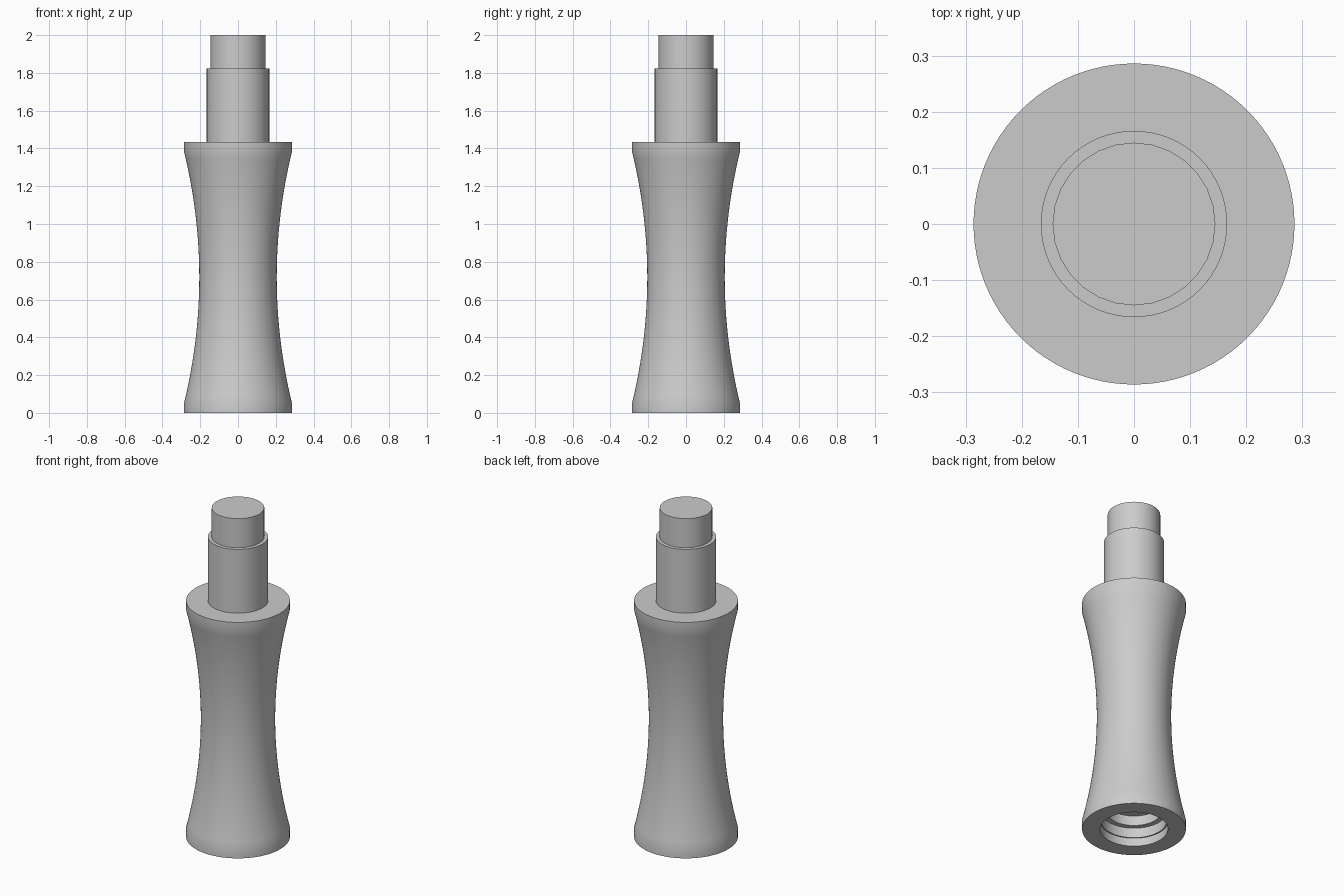
import bpy
import math

cube = bpy.data.objects.get("Cube")
if cube:
    bpy.data.objects.remove(cube, do_unlink=True)

grey = bpy.data.materials.new("plain grey")
grey.use_nodes = True
grey.diffuse_color = (0.6, 0.6, 0.6, 1)
grey.node_tree.nodes["Principled BSDF"].inputs["Base Color"].default_value = (0.6, 0.6, 0.6, 1)


def lathe(name, profile, sides):
    """Turn a (radius, height) profile round z, capping both ends."""
    verts = [(r * math.cos(2 * math.pi * i / sides), r * math.sin(2 * math.pi * i / sides), z)
             for r, z in profile for i in range(sides)]
    faces = []
    for ring in range(len(profile) - 1):
        a, b = ring * sides, (ring + 1) * sides
        for i in range(sides):
            j = (i + 1) % sides
            faces.append((a + i, a + j, b + j, b + i))
    last = (len(profile) - 1) * sides
    faces.append(tuple(reversed(range(sides))))
    faces.append(tuple(range(last, last + sides)))
    mesh = bpy.data.meshes.new(name)
    mesh.from_pydata(verts, [], faces)
    mesh.materials.append(grey)
    obj = bpy.data.objects.new(name, mesh)
    bpy.context.collection.objects.link(obj)
    bpy.ops.object.select_all(action='DESELECT')
    bpy.context.view_layer.objects.active = obj
    obj.select_set(True)
    bpy.ops.object.shade_smooth_by_angle(angle=math.radians(30))
    return obj


# Waisted grip with a stepped socket in its underside
height, end_radius, waist_radius, lip = 1.435, 0.286, 0.205, 0.05
socket = [(0.15, 0.17), (0.15, 0.11), (0.18, 0.11), (0.18, 0.05), (0.187, 0.05), (0.187, 0)]
steps = 32
waist = []
for k in range(steps + 1):
    t = 2 * k / steps - 1
    waist.append((waist_radius + (end_radius - waist_radius) * t * t,
                  height / 2 + t * (height / 2 - lip)))
lathe("grip", socket + [(end_radius, 0)] + waist + [(end_radius, height)], 96)

# Stepped peg on top
lathe("peg_collar", [(0.166, height - 0.005), (0.166, 1.823)], 64)
lathe("peg_tip", [(0.145, 1.815), (0.145, 2.0)], 28)
